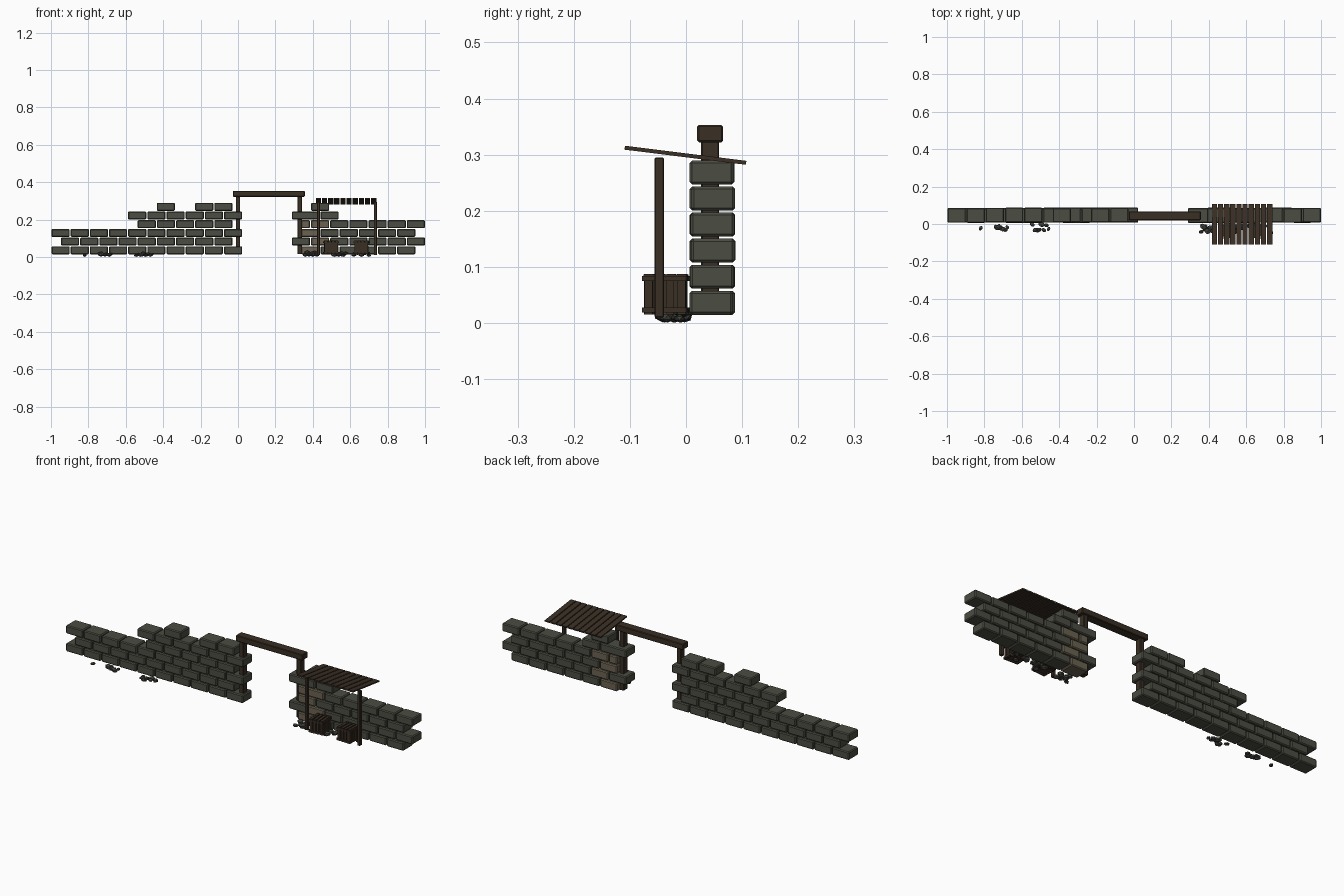
import bpy, bmesh, math, random
from mathutils import Matrix, Vector, Euler

random.seed(4)
cube = bpy.data.objects.get("Cube")
if cube:
    bpy.data.objects.remove(cube)


def material(name, rgb):
    m = bpy.data.materials.new(name)
    m.use_nodes = True
    m.diffuse_color = (*rgb, 1)
    m.node_tree.nodes["Principled BSDF"].inputs["Base Color"].default_value = (*rgb, 1)
    return m


STONE = material("grey stone", (0.07, 0.073, 0.054))
TAN = material("tan stone", (0.145, 0.122, 0.083))
RUBBLE = material("rubble stone", (0.05, 0.054, 0.044))
WOOD = material("dark wood", (0.042, 0.028, 0.018))


def add_box(bm, centre, size, rot=(0, 0, 0)):
    mat = (Matrix.Translation(centre) @ Euler(rot).to_matrix().to_4x4()
           @ Matrix.Diagonal((*size, 1)))
    bmesh.ops.create_cube(bm, size=1, matrix=mat)


def finish(name, bm, mat, bevel=0):
    mesh = bpy.data.meshes.new(name)
    bm.to_mesh(mesh)
    bm.free()
    mesh.materials.append(mat)
    ob = bpy.data.objects.new(name, mesh)
    bpy.context.collection.objects.link(ob)
    if bevel:
        mod = ob.modifiers.new("Bevel", "BEVEL")
        mod.width = bevel
        mod.segments = 1
    return ob


def single_box(name, low, high, mat, bevel=0.002):
    low, high = Vector(low), Vector(high)
    bm = bmesh.new()
    add_box(bm, (low + high) / 2, high - low)
    return finish(name, bm, mat, bevel)


# Masonry: each run is (row, start x, number of bricks)
PITCH, ROW, GAP = 0.1025, 0.0465, 0.005


def masonry(name, runs, mat, length=PITCH):
    bm = bmesh.new()
    for row, start, count in runs:
        for i in range(count):
            x = start + i * PITCH + length / 2
            y = 0.047 + random.uniform(-0.002, 0.002)
            z = 0.036 + row * ROW
            add_box(bm, (x, y, z), (length - GAP, 0.078, 0.0425))
    return finish(name, bm, mat, 0.0045)


A, B = -1.0, -0.949
masonry("left_wall", [
    (0, A, 10), (1, B, 9), (2, A, 10),
    (3, B + 4 * PITCH, 5), (4, A + 4 * PITCH, 6),
    (5, B + 5 * PITCH, 1), (5, B + 7 * PITCH, 2)], STONE)

C, D = 0.285, 0.336
masonry("right_wall", [
    (0, D + PITCH, 5), (1, C, 1), (1, C + 2 * PITCH, 5),
    (2, D + PITCH, 5), (3, C + 2 * PITCH, 5),
    (4, D + PITCH, 1), (5, C + PITCH, 1)], STONE)
masonry("right_wall_long_brick", [(4, C, 1)], STONE, PITCH * 1.5)
masonry("tan_bricks", [(0, D, 1), (1, C + PITCH, 1), (2, D, 1),
                       (3, C + PITCH, 1)], TAN)
masonry("tan_half_brick", [(3, D, 1)], TAN, PITCH / 2)

# Gateway
for side, x in (("right", 0.0), ("left", 0.33)):
    single_box(f"gate_post_{side}", (x - 0.012, 0.027, 0.015),
               (x + 0.012, 0.059, 0.325), WOOD)
single_box("gate_lintel", (-0.028, 0.02, 0.322), (0.357, 0.066, 0.353), WOOD, 0.003)

# Lean-to shelter with sloping slats
for side, x in (("right", 0.431), ("left", 0.734)):
    single_box(f"shelter_post_{side}", (x - 0.008, -0.056, 0.01),
               (x + 0.008, -0.039, 0.295), WOOD)
bm = bmesh.new()
slope = math.atan2(-0.027, 0.217)
for i in range(10):
    x = 0.43 + i * 0.0328
    add_box(bm, (x, -0.001, 0.299), (0.028, 0.218, 0.007), (slope, 0, 0))
finish("shelter_roof_slats", bm, WOOD)


# Slatted crates: board sides, corner rails and a boarded top
def crate(name, cx, cy, turn):
    s, h, n = 0.076, 0.072, 4
    bm = bmesh.new()
    add_box(bm, (0, 0, h / 2), (s - 0.014, s - 0.014, h - 0.014))
    step = s / n
    for i in range(n):
        t = (i + 0.5) * step - s / 2
        for sign in (-1, 1):
            edge = sign * (s / 2 - 0.004)
            add_box(bm, (t, edge, h / 2), (step - 0.006, 0.005, h))
            add_box(bm, (edge, t, h / 2), (0.005, step - 0.006, h))
        add_box(bm, (t, 0, h - 0.003), (step - 0.006, s, 0.005))
    for z in (0.008, h - 0.008):
        for sign in (-1, 1):
            add_box(bm, (0, sign * s / 2, z), (s, 0.005, 0.009))
            add_box(bm, (sign * s / 2, 0, z), (0.005, s, 0.009))
    ob = finish(name, bm, WOOD)
    ob.location = (cx, cy, 0.015)
    ob.rotation_euler.z = turn


crate("crate_right", 0.497, -0.036, 0.06)
crate("crate_left", 0.66, -0.036, -0.04)


# Fallen rubble: centre, spread and number of stones
def rubble(name, cx, cy, spread, count):
    bm = bmesh.new()
    for i in range(count):
        r = random.uniform(0.011, 0.019)
        flat = random.uniform(0.5, 0.8)
        x = cx + spread * (2 * (i + 0.5) / count - 1)
        y = cy + random.uniform(-0.016, 0.016)
        z = r * flat + (0.01 if i % 2 else 0.001)
        mat = (Matrix.Translation((x, y, z))
               @ Matrix.Rotation(random.uniform(0, 6), 4, "Z")
               @ Matrix.Diagonal((r * 1.15, r * 0.85, r * flat, 1)))
        bmesh.ops.create_icosphere(bm, subdivisions=1, radius=1, matrix=mat)
    finish(name, bm, RUBBLE)


rubble("rubble_far_right", -0.82, -0.008, 0.004, 1)
rubble("rubble_right", -0.705, -0.026, 0.033, 6)
rubble("rubble_middle", -0.5, -0.018, 0.05, 8)
rubble("rubble_by_shelter", 0.39, -0.03, 0.035, 7)
rubble("rubble_by_crate", 0.545, -0.025, 0.035, 6)
rubble("rubble_under_shelter", 0.66, -0.02, 0.05, 5)
